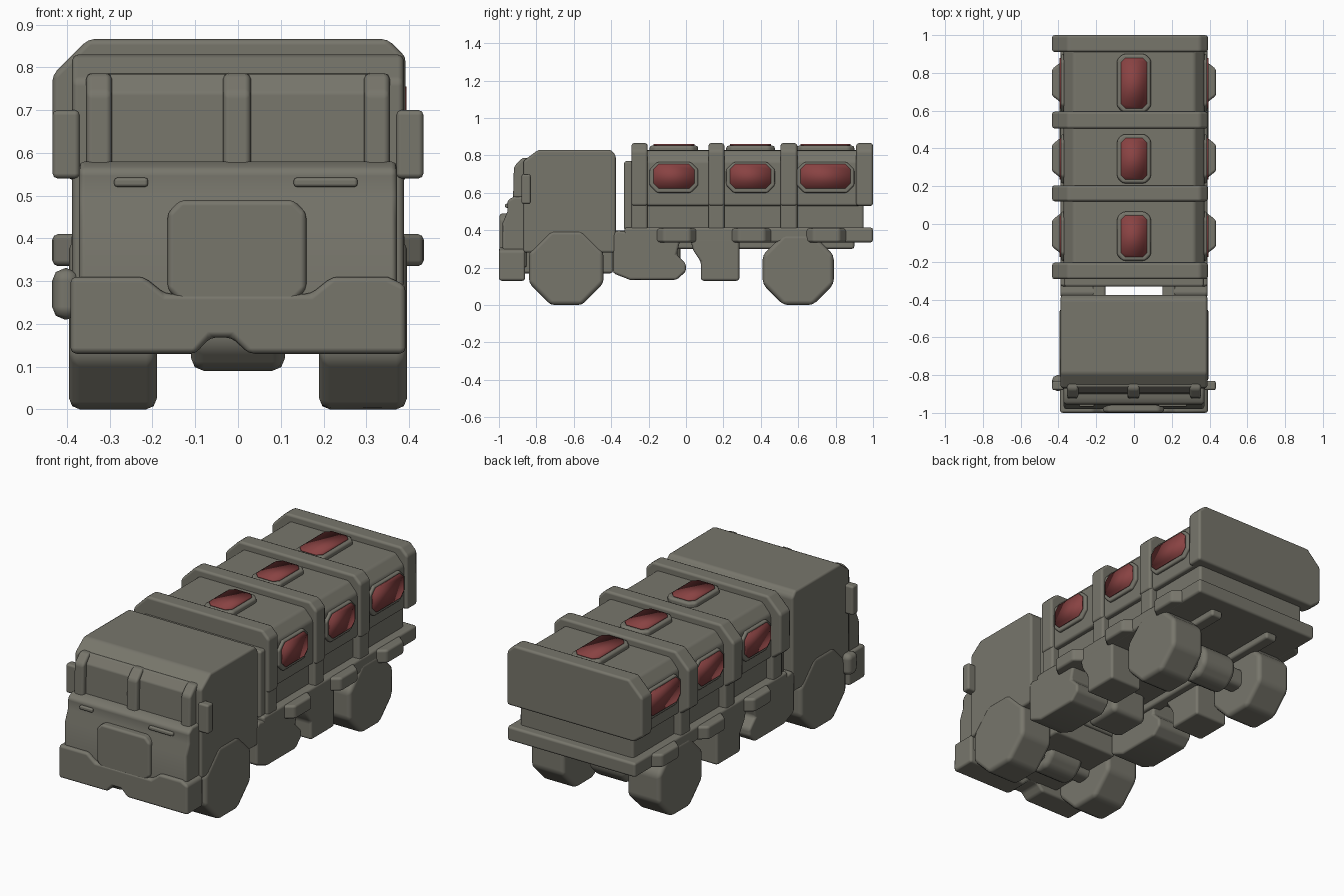
import bpy, bmesh, math

old = bpy.data.objects.get("Cube")
if old:
    bpy.data.objects.remove(old)


def material(name, rgb):
    m = bpy.data.materials.new(name)
    m.use_nodes = True
    m.diffuse_color = (*rgb, 1)
    m.node_tree.nodes["Principled BSDF"].inputs["Base Color"].default_value = (*rgb, 1)
    return m


GREY = material("olive grey", (0.185, 0.18, 0.148))
RED = material("dull red", (0.25, 0.055, 0.055))


def prism(name, pts, axis, lo, hi, bevel=0.014, mat=GREY):
    """Extrude a 2D outline along an axis: x takes (y,z), y takes (x,z), z takes (x,y)."""
    place = {"x": lambda a, b, t: (t, a, b),
             "y": lambda a, b, t: (a, t, b),
             "z": lambda a, b, t: (a, b, t)}[axis]
    bm = bmesh.new()
    ends = [[bm.verts.new(place(a, b, t)) for a, b in pts] for t in (lo, hi)]
    bm.faces.new(ends[0])
    bm.faces.new(ends[1])
    n = len(pts)
    for i in range(n):
        j = (i + 1) % n
        bm.faces.new((ends[0][i], ends[0][j], ends[1][j], ends[1][i]))
    bmesh.ops.recalc_face_normals(bm, faces=bm.faces)
    for f in bm.faces:
        f.smooth = True
    mesh = bpy.data.meshes.new(name)
    bm.to_mesh(mesh)
    bm.free()
    mesh.materials.append(mat)
    ob = bpy.data.objects.new(name, mesh)
    bpy.context.collection.objects.link(ob)
    if bevel:
        mod = ob.modifiers.new("soft edges", "BEVEL")
        mod.width = bevel
        mod.segments = 2
        mod.harden_normals = True
    return ob


def box(name, x, y, z, bevel=0.014, mat=GREY):
    outline = [(y[0], z[0]), (y[1], z[0]), (y[1], z[1]), (y[0], z[1])]
    return prism(name, outline, "x", x[0], x[1], bevel, mat)


def chamfered(a0, a1, b0, b1, c):
    return [(a0 + c, b0), (a1 - c, b0), (a1, b0 + c), (a1, b1 - c),
            (a1 - c, b1), (a0 + c, b1), (a0, b1 - c), (a0, b0 + c)]


def octagon(cy, cz, apothem):
    r = apothem / math.cos(math.pi / 8)
    angles = [math.pi / 8 + i * math.pi / 4 for i in range(8)]
    return [(cy + r * math.cos(a), cz + r * math.sin(a)) for a in angles]


def span(side, a, b):
    return sorted((side * a, side * b))


# Cab
prism("cab_shell", [(-0.87, 0.28), (-0.87, 0.77), (-0.79, 0.83), (-0.4, 0.83),
                    (-0.375, 0.8), (-0.375, 0.28)], "x", -0.388, 0.388)
prism("cab_nose", [(-0.85, 0.2), (-0.98, 0.2), (-0.98, 0.44), (-0.955, 0.5),
                   (-0.955, 0.56), (-0.92, 0.58), (-0.85, 0.58)], "x", -0.372, 0.372)
prism("windscreen", [(-0.85, 0.56), (-0.9, 0.56), (-0.895, 0.74), (-0.86, 0.785),
                     (-0.82, 0.785)], "x", -0.35, 0.35, 0.006)
pillar = [(-0.85, 0.56), (-0.925, 0.56), (-0.92, 0.74), (-0.875, 0.787), (-0.82, 0.787)]
for name, lo, hi in (("centre_pillar", -0.035, 0.03), ("right_pillar", -0.355, -0.295),
                     ("left_pillar", 0.295, 0.355)):
    prism(name, pillar, "x", lo, hi)
prism("grille_panel", chamfered(-0.165, 0.16, 0.25, 0.49, 0.03), "y", -0.997, -0.93)
for lo, hi in ((-0.29, -0.21), (0.13, 0.28)):
    box("front_vent", (lo, hi), (-0.968, -0.93), (0.52, 0.542), 0.008)
prism("front_bumper", [(-0.392, 0.13), (-0.1, 0.13), (-0.065, 0.168), (-0.015, 0.168),
                       (0.025, 0.13), (0.392, 0.13), (0.392, 0.29), (0.35, 0.31),
                       (0.22, 0.31), (0.17, 0.27), (-0.17, 0.27), (-0.22, 0.31),
                       (-0.392, 0.31)], "y", -1.0, -0.86)
box("cab_floor", (-0.2, 0.2), (-0.88, -0.39), (0.17, 0.32))
box("cab_side_step", (-0.435, -0.37), (-0.885, -0.8), (0.21, 0.33), 0.03)
for s in (-1, 1):
    box("mirror", span(s, 0.37, 0.434), (-0.88, -0.83), (0.54, 0.7), 0.012)

# Wheels, arches and axles
for label, cy, rad in (("front", -0.64, 0.2), ("rear", 0.6, 0.19)):
    for s in (-1, 1):
        prism(label + "_wheel", octagon(cy, rad, rad), "x", *span(s, 0.19, 0.395), 0.025)
    box(label + "_axle", (-0.25, 0.25), (cy - 0.05, cy + 0.05), (0.13, 0.24), 0.03)
    prism(label + "_differential", octagon(cy, 0.19, 0.1), "x", -0.11, 0.11, 0.03)

# Chassis rails, side tanks and lockers
for s in (-1, 1):
    box("chassis_rail", span(s, 0.15, 0.22), (-0.85, 0.9), (0.3, 0.4))
    prism("side_tank", [(-0.39, 0.17), (-0.3, 0.135), (-0.05, 0.135), (0.0, 0.18),
                        (0.0, 0.22), (-0.05, 0.27), (-0.03, 0.35), (-0.37, 0.4),
                        (-0.39, 0.38)], "x", *span(s, 0.17, 0.39))
    prism("side_locker", [(0.08, 0.13), (0.285, 0.13), (0.285, 0.36), (0.02, 0.36),
                          (0.04, 0.29), (0.08, 0.23)], "x", *span(s, 0.19, 0.39))
box("gearbox", (-0.11, 0.11), (-0.25, -0.03), (0.18, 0.36), 0.03)

# Load bed
box("load_bed", (-0.39, 0.39), (-0.33, 1.0), (0.335, 0.415))
for cy in (-0.05, 0.35, 0.75):
    for s in (-1, 1):
        prism("bed_bracket", [(s * 0.37, cy - 0.12), (s * 0.435, cy - 0.07),
                              (s * 0.435, cy + 0.07), (s * 0.37, cy + 0.12)],
              "z", 0.335, 0.41)

# Container body
box("container_base", (-0.345, 0.345), (-0.33, 0.95), (0.4, 0.56))
box("container_front_plate", (-0.37, 0.37), (-0.332, -0.25), (0.4, 0.77))
prism("container_body", [(-0.372, 0.53), (0.372, 0.53), (0.372, 0.77),
                         (0.32, 0.828), (-0.32, 0.828), (-0.372, 0.77)],
      "y", -0.28, 0.96)

# Ribs around the container
for i, (y0, y1) in enumerate(((-0.292, -0.205), (0.12, 0.205), (0.505, 0.595), (0.91, 1.0))):
    prism("container_rib", [(-0.38, 0.53), (0.392, 0.53), (0.392, 0.825), (0.35, 0.866),
                            (-0.35, 0.866), (-0.434, 0.782), (-0.434, 0.57)],
          "y", y0, y1)
    if i < 3:
        for s in (-1, 1):
            box("rib_foot", span(s, 0.33, 0.385), (y0, y1), (0.4, 0.56))

# Red windows and roof hatches on raised frames
for y0, y1 in ((-0.175, 0.045), (0.235, 0.455), (0.612, 0.88)):
    for s in (-1, 1):
        prism("window_frame", chamfered(y0 - 0.02, y1 + 0.02, 0.6, 0.765, 0.04),
              "x", *span(s, 0.35, 0.387), 0.01)
        prism("window", chamfered(y0, y1, 0.622, 0.755, 0.03),
              "x", *span(s, 0.386, 0.394), 0, RED)
    prism("hatch_frame", chamfered(-0.09, 0.09, y0 - 0.02, y1 + 0.02, 0.03),
          "z", 0.8, 0.853, 0.014)
    prism("hatch", chamfered(-0.07, 0.07, y0, y1, 0.025), "z", 0.852, 0.86, 0, RED)
